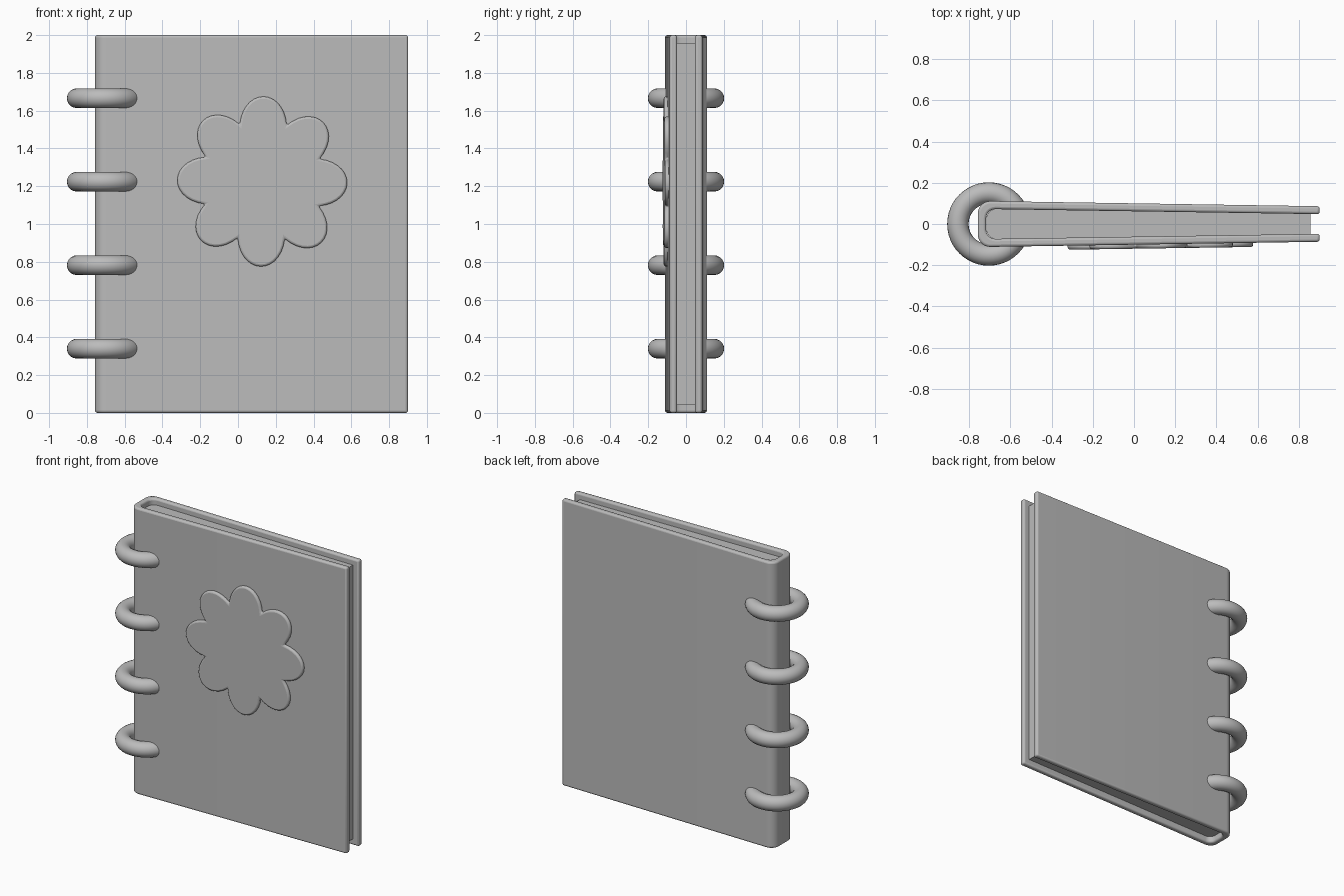
import bpy, bmesh, math

cube = bpy.data.objects.get("Cube")
if cube:
    bpy.data.objects.remove(cube)

grey = bpy.data.materials.new("plain_grey")
grey.use_nodes = True
colour = (0.5, 0.5, 0.5, 1)
grey.diffuse_color = colour
grey.node_tree.nodes["Principled BSDF"].inputs["Base Color"].default_value = colour

SLOPE = 0.015  # how far each cover board leans inwards per unit of width


def smooth(obj):
    bpy.ops.object.select_all(action="DESELECT")
    obj.select_set(True)
    bpy.context.view_layer.objects.active = obj
    bpy.ops.object.shade_smooth_by_angle(angle=math.radians(35))


def prism(name, outline, depth, bevel):
    """Extrude a flat outline along its local z and soften its sharp edges."""
    bm = bmesh.new()
    face = bm.faces.new([bm.verts.new((x, y, 0)) for x, y in outline])
    top = bmesh.ops.extrude_face_region(bm, geom=[face])["geom"]
    bmesh.ops.translate(bm, verts=[v for v in top if isinstance(v, bmesh.types.BMVert)],
                        vec=(0, 0, depth))
    bmesh.ops.recalc_face_normals(bm, faces=bm.faces)
    mesh = bpy.data.meshes.new(name)
    bm.to_mesh(mesh)
    bm.free()
    mesh.materials.append(grey)
    obj = bpy.data.objects.new(name, mesh)
    bpy.context.collection.objects.link(obj)
    if bevel:
        mod = obj.modifiers.new("soft_edges", "BEVEL")
        mod.width = bevel
        mod.segments = 3
        mod.limit_method = "ANGLE"
        mod.angle_limit = math.radians(40)
    smooth(obj)
    return obj


def book_curve(left, right, half, radius, steps=8):
    """Open U seen from above: front edge, round the spine, back edge."""
    front = [(right, -half + SLOPE * (right - left))]
    for i in range(steps + 1):
        a = math.pi / 2 * i / steps
        front.append((left + radius * (1 - math.sin(a)),
                      -half + radius * (1 - math.cos(a))))
    front[1:] = front[:0:-1]
    return front, [(x, -y) for x, y in reversed(front)]


def u_shape(*args):
    front, back = book_curve(*args)
    # the arc is generated from the spine side, so order it towards the spine
    front[1:] = sorted(front[1:], key=lambda p: -p[0])
    back = [(x, -y) for x, y in reversed(front)]
    return front + back


# Cover: one folded board with a rounded spine
outer = u_shape(-0.757, 0.9, 0.111, 0.06)
inner = u_shape(-0.717, 0.9, 0.072, 0.045)
prism("cover", outer + inner[::-1], 2.0, 0.012)

# Pages: a wedge-shaped block held inside the cover
pages = prism("pages", u_shape(-0.715, 0.855, 0.0725, 0.045), 1.915, 0)
pages.location.z = 0.043

# Flower: raised eight-petal badge on the front cover
PETALS, STEPS = 8, 14
petal_outline = []
for i in range(PETALS * STEPS):
    t = 2 * (i % STEPS) / STEPS - 1
    r = 0.325 + 0.125 * (1 - t * t)
    a = 2 * math.pi * (i / STEPS - 0.5) / PETALS + math.radians(-1)
    petal_outline.append((r * math.cos(a), r * math.sin(a)))
flower = prism("flower", petal_outline, 0.03, 0.012)
flower.rotation_euler = (math.pi / 2, 0, math.atan(SLOPE))
flower.location = (0.128, -0.088, 1.225)

# Rings: four binding rings through the spine
for i in range(4):
    bpy.ops.mesh.primitive_torus_add(major_radius=0.15, minor_radius=0.052,
                                     major_segments=48, minor_segments=20,
                                     location=(-0.704, 0, 0.34 + 0.442 * i))
    ring = bpy.context.object
    ring.name = f"ring_{i + 1}"
    ring.data.materials.append(grey)
    smooth(ring)
